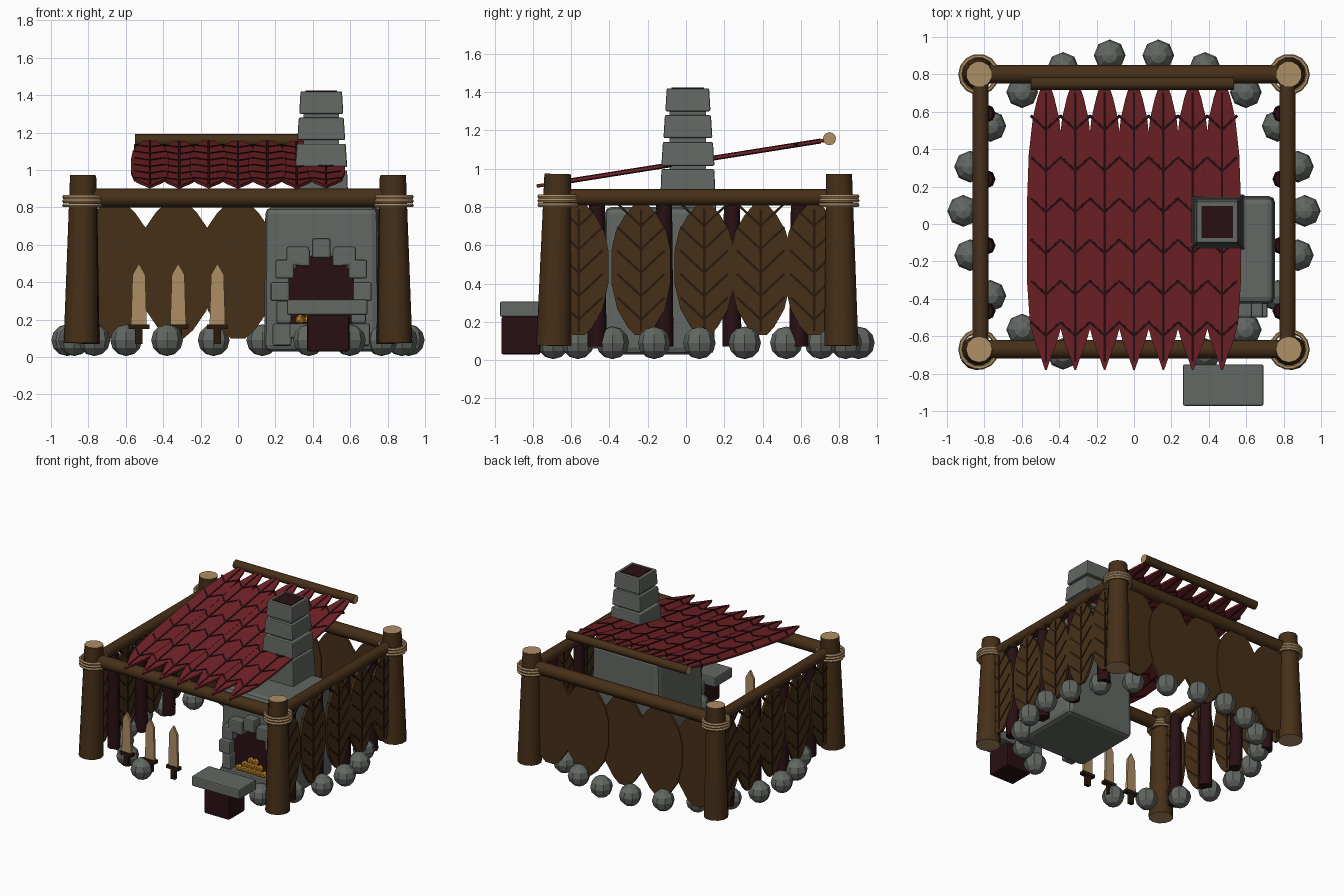
import bpy, bmesh, math
from mathutils import Matrix, Vector

if "Cube" in bpy.data.objects:
    bpy.data.objects.remove(bpy.data.objects["Cube"])


def material(name, rgb):
    m = bpy.data.materials.new(name)
    m.diffuse_color = (*rgb, 1)
    m.use_nodes = True
    m.node_tree.nodes["Principled BSDF"].inputs["Base Color"].default_value = m.diffuse_color
    return m


WOOD = material("brown wood", (0.062, 0.029, 0.009))
DARK_WOOD = material("dark brown", (0.022, 0.010, 0.004))
TAN = material("pale cut wood", (0.42, 0.27, 0.13))
RED = material("red leaf", (0.17, 0.016, 0.020))
MAROON = material("dark maroon", (0.022, 0.005, 0.007))
GREY = material("grey stone", (0.125, 0.138, 0.125))
GOLD = material("golden embers", (0.50, 0.24, 0.02))


def finish(name, bm, mats, smooth=False, bevel=0):
    bmesh.ops.recalc_face_normals(bm, faces=bm.faces)
    me = bpy.data.meshes.new(name)
    bm.to_mesh(me)
    bm.free()
    for m in mats:
        me.materials.append(m)
    ob = bpy.data.objects.new(name, me)
    bpy.context.collection.objects.link(ob)
    if bevel:
        mod = ob.modifiers.new("bevel", 'BEVEL')
        mod.width = bevel
        mod.segments = 2
    if smooth:
        bpy.ops.object.select_all(action='DESELECT')
        ob.select_set(True)
        bpy.context.view_layer.objects.active = ob
        bpy.ops.object.shade_smooth_by_angle(angle=math.radians(50))
    return ob


def log(name, a, b, r1, r2, side=WOOD, cap=TAN, sides=12):
    a, b = Vector(a), Vector(b)
    d = b - a
    bm = bmesh.new()
    mx = Matrix.Translation((a + b) / 2) @ d.to_track_quat('Z', 'Y').to_matrix().to_4x4()
    bmesh.ops.create_cone(bm, cap_ends=True, segments=sides, radius1=r1, radius2=r2,
                          depth=d.length, matrix=mx)
    for f in bm.faces:
        f.material_index = 1 if len(f.verts) > 4 else 0
    return finish(name, bm, [side, cap], smooth=True)


def block(name, lo, hi, mat, taper=0.0, bevel=0.01, turn=0.0):
    """Box from corner to corner; the top shrinks by taper, turn rolls it about y."""
    lo, hi = Vector(lo), Vector(hi)
    c, s = (lo + hi) / 2, hi - lo
    bm = bmesh.new()
    bmesh.ops.create_cube(bm, size=1)
    for v in bm.verts:
        k = 1 - taper if v.co.z > 0 else 1
        v.co = Vector((v.co.x * s.x * k, v.co.y * s.y * k, v.co.z * s.z))
    bm.transform(Matrix.Translation(c) @ Matrix.Rotation(turn, 4, 'Y'))
    return finish(name, bm, [mat], bevel=bevel)


def plate(name, pts, y0, y1, mat):
    """Front-view outline (x, z) extruded from y0 to y1."""
    bm = bmesh.new()
    f = bm.faces.new([bm.verts.new((x, y0, z)) for x, z in pts])
    ext = bmesh.ops.extrude_face_region(bm, geom=[f])["geom"]
    bmesh.ops.translate(bm, vec=(0, y1 - y0, 0),
                        verts=[v for v in ext if isinstance(v, bmesh.types.BMVert)])
    return finish(name, bm, [mat])


def leaf(name, frame, length, half, profile, mats, th=0.02, veins=0, vein_w=0.012):
    """Flat leaf with its tip at the frame origin, growing along local y."""
    bm = bmesh.new()
    rows = [[bm.verts.new((s * w * half, v * length, -th / 2)) for s in (-1, 0, 1)]
            for v, w in profile]
    faces = []
    for a, b in zip(rows, rows[1:]):
        for i in (0, 1):
            faces.append(bm.faces.new((a[i], a[i + 1], b[i + 1], b[i])))
    ext = bmesh.ops.extrude_face_region(bm, geom=faces)["geom"]
    bmesh.ops.translate(bm, vec=(0, 0, th),
                        verts=[v for v in ext if isinstance(v, bmesh.types.BMVert)])
    bmesh.ops.remove_doubles(bm, verts=bm.verts, dist=0.0005)

    def rib(p, q):
        p, q = Vector((*p, 0)), Vector((*q, 0))
        d = q - p
        mx = (Matrix.Translation((p + q) / 2)
              @ Matrix.Rotation(math.atan2(d.y, d.x), 4, 'Z')
              @ Matrix.Diagonal((d.length, vein_w, th + 0.008, 1)))
        for v in bmesh.ops.create_cube(bm, size=1, matrix=mx)["verts"]:
            for f in v.link_faces:
                f.material_index = 1

    if veins:
        rib((0, 0.03 * length), (0, 0.97 * length))
        for i in range(veins):
            y = length * (0.12 + 0.72 * i / (veins - 1))
            for s in (-1, 1):
                rib((0, y), (s * half * 0.8, y + half * 0.75))
    bm.transform(frame)
    return finish(name, bm, mats)


def frame(x, y, z, origin):
    return Matrix.Translation(origin) @ Matrix((x, y, z)).transposed().to_4x4()


# Corner posts with rope lashings
for sx in (-1, 1):
    for n, yb, yt in (("front", -0.69, -0.67), ("back", 0.812, 0.80)):
        log(f"{n}_post", (sx * 0.84, yb, 0.075), (sx * 0.828, yt, 0.972), 0.092, 0.07)
        for k in range(3):
            bm = bmesh.new()
            ring = bpy.data.meshes.new("tmp")
            R, r = 0.098, 0.012
            grid = [[bm.verts.new((sx * 0.83 + (R + r * math.cos(b)) * math.cos(a),
                                   yt + (R + r * math.cos(b)) * math.sin(a),
                                   0.811 + 0.022 * k + r * math.sin(b)))
                     for b in [j * math.tau / 6 for j in range(6)]]
                    for a in [i * math.tau / 14 for i in range(14)]]
            for i in range(14):
                for j in range(6):
                    i2, j2 = (i + 1) % 14, (j + 1) % 6
                    bm.faces.new((grid[i][j], grid[i2][j], grid[i2][j2], grid[i][j2]))
            bpy.data.meshes.remove(ring)
            finish(f"{n}_rope_ring", bm, [TAN], smooth=True)

# Frame beams and the raised roof pole
log("front_beam", (-0.8, -0.67, 0.85), (0.8, -0.67, 0.85), 0.05, 0.05)
log("back_beam", (-0.8, 0.80, 0.85), (0.8, 0.80, 0.85), 0.05, 0.05)
for sx in (-1, 1):
    log("side_beam", (sx * 0.82, -0.64, 0.85), (sx * 0.82, 0.78, 0.85), 0.043, 0.043)
log("roof_pole", (-0.55, 0.75, 1.157), (0.535, 0.75, 1.157), 0.034, 0.034)

# Red leaf roof, sloping down to the front
slope = Vector((0, 1.53, 0.243))
ROOF = [(0, 0.04), (0.05, 0.3), (0.1, 0.6), (0.16, 0.85), (0.3, 1), (0.6, 1), (0.75, 0.92),
        (0.88, 0.7), (0.95, 0.45), (1, 0.2)]
for i in range(-3, 4):
    up = slope.normalized()
    leaf("roof_leaf", frame((1, 0, 0), up, Vector((1, 0, 0)).cross(up),
                            (i * 0.157, -0.78, 0.908 + 0.002 * (i % 2))),
         slope.length, 0.1, ROOF, [RED, MAROON], th=0.016, veins=6)

# Side walls: brown leaves hung outside dark stakes
WALL = [(0, 0.2), (0.06, 0.45), (0.2, 0.8), (0.4, 1), (0.65, 1), (0.8, 0.85), (0.92, 0.55), (1, 0.25)]
for sx in (-1, 1):
    for y in (-0.56, -0.235, 0.095, 0.39, 0.67):
        leaf("side_wall_leaf", frame((0, sx, 0), (0, 0, 1), (sx, 0, 0), (sx * 0.835, y, 0.13)),
             0.68, 0.155, WALL, [WOOD, DARK_WOOD], veins=5)
    for y in (-0.465, -0.115, 0.24, 0.59):
        log("wall_stake", (sx * 0.79, y, 0.07), (sx * 0.795, y, 0.83), 0.05, 0.042,
            MAROON, MAROON, 8)

# Plain back wall of overlapping leaves
for i in range(-2, 3):
    leaf("back_wall_leaf", frame((-1, 0, 0), (0, 0, 1), (0, 1, 0),
                                 (i * 0.33, 0.795 + 0.006 * (i % 2), 0.10)),
         0.73, 0.2, WALL, [WOOD], th=0.02)

# Ring of foundation stones, open at the front
for i in range(22):
    a = i * math.tau / 22
    if i in (16, 17):
        continue
    bm = bmesh.new()
    bmesh.ops.create_uvsphere(bm, u_segments=8, v_segments=6, radius=0.085,
                              matrix=Matrix.Translation((0.913 * math.cos(a),
                                                         0.07 + 0.84 * math.sin(a), 0.09)))
    finish("foundation_stone", bm, [GREY])

# Forge body, hearth opening, arch stones and embers
block("forge_body", (0.14, -0.43, 0.03), (0.755, 0.15, 0.80), GREY, 0.02, 0.035)
plate("hearth_opening", [(0.27, 0.16), (0.62, 0.16), (0.62, 0.42), (0.56, 0.52),
                         (0.445, 0.56), (0.33, 0.52), (0.27, 0.42)], -0.436, -0.428, MAROON)
block("arch_keystone", (0.395, -0.50, 0.53), (0.495, -0.41, 0.635), GREY)
for s in (-1, 1):
    for dx, z, w, h in ((0.09, 0.53, 0.06, 0.09), (0.125, 0.54, 0.12, 0.10),
                        (0.195, 0.47, 0.10, 0.10), (0.22, 0.35, 0.10, 0.10),
                        (0.20, 0.24, 0.08, 0.12), (0.21, 0.12, 0.10, 0.12)):
        x = 0.445 + s * dx
        block("arch_stone", (x - w / 2, -0.50, z - h / 2), (x + w / 2, -0.41, z + h / 2), GREY)
block("hearth_sill", (0.27, -0.50, 0.10), (0.62, -0.41, 0.18), GREY)
for row, n in ((0, 6), (1, 4), (2, 2)):
    for i in range(n):
        bm = bmesh.new()
        p = (0.445 + (i - (n - 1) / 2) * 0.045, -0.46 + 0.012 * row, 0.20 + 0.035 * row)
        bmesh.ops.create_icosphere(bm, subdivisions=1, radius=0.03, matrix=Matrix.Translation(p))
        finish("ember", bm, [GOLD])

# Stepped chimney with a dark flue
for z0, z1, w in ((0.78, 0.998, 0.147), (1.015, 1.14, 0.139), (1.16, 1.28, 0.128), (1.30, 1.42, 0.118)):
    block("chimney_block", (0.445 - w, 0.01 - w, z0), (0.445 + w, 0.01 + w, z1), GREY, 0.06, 0.008)
block("chimney_core", (0.35, -0.085, 0.9), (0.54, 0.105, 1.35), GREY, 0, 0)
block("chimney_flue", (0.36, -0.075, 1.40), (0.53, 0.095, 1.424), MAROON, 0, 0)

# Work table in front of the forge
block("table_base", (0.37, -0.965, 0.03), (0.595, -0.76, 0.225), MAROON)
block("table_slab", (0.262, -0.972, 0.225), (0.692, -0.75, 0.307), GREY)

# Three wooden swords standing at the front
for x in (-0.53, -0.32, -0.11):
    plate("sword_blade", [(x - 0.042, 0.17), (x + 0.042, 0.17), (x + 0.034, 0.44),
                          (x, 0.50), (x - 0.034, 0.44)], -0.68, -0.66, TAN)
    block("sword_guard", (x - 0.056, -0.69, 0.15), (x + 0.056, -0.65, 0.175), DARK_WOOD, 0, 0)
    block("sword_handle", (x - 0.02, -0.685, 0.07), (x + 0.02, -0.655, 0.15), DARK_WOOD, 0, 0)
